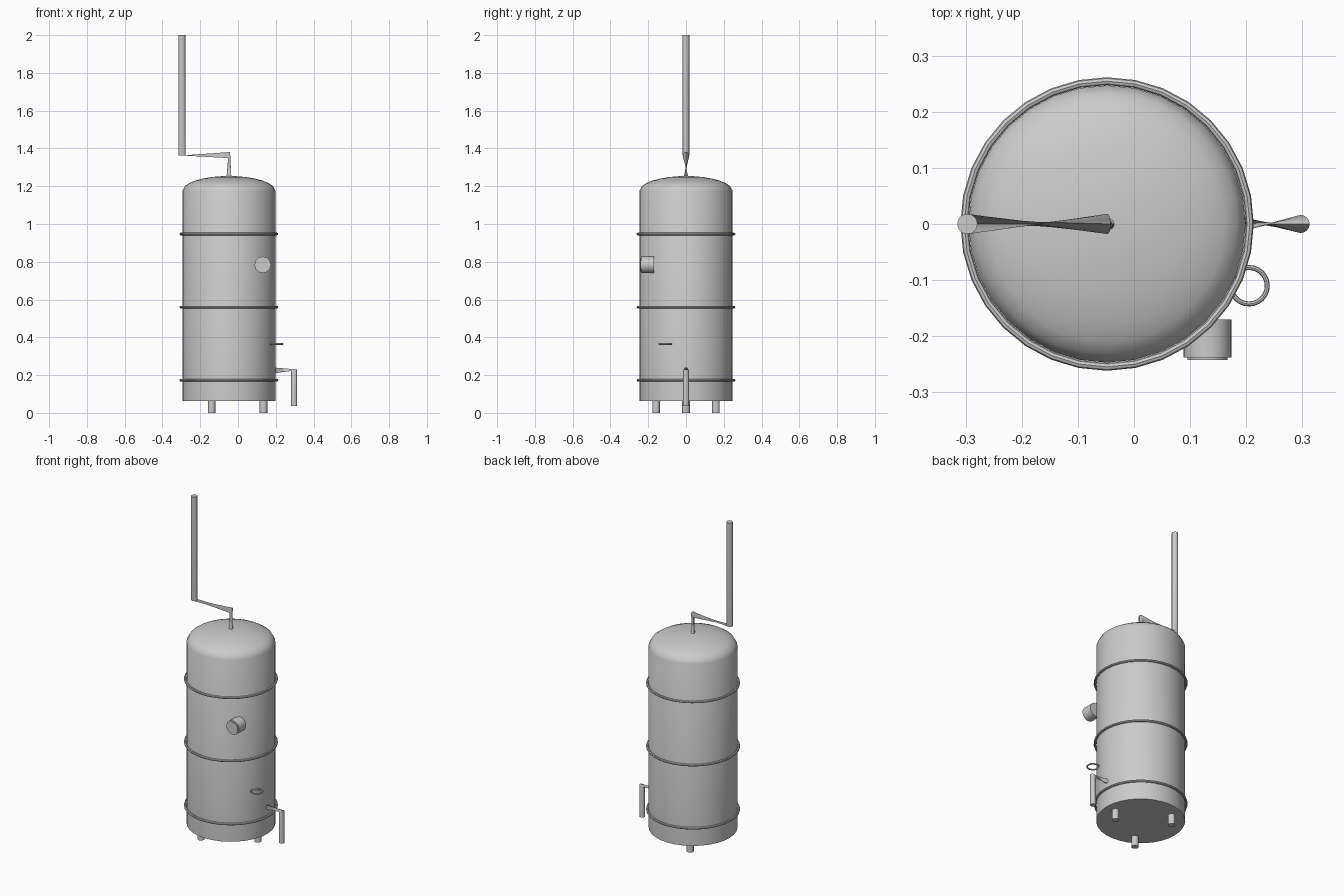
import bpy, bmesh, math
from mathutils import Vector, Matrix

if "Cube" in bpy.data.objects:
    bpy.data.objects.remove(bpy.data.objects["Cube"])

CX = -0.048          # tank axis
R = 0.247            # tank radius

steel = bpy.data.materials.new("grey_steel")
steel.diffuse_color = (0.6, 0.6, 0.6, 1)
steel.use_nodes = True
steel.node_tree.nodes["Principled BSDF"].inputs["Base Color"].default_value = steel.diffuse_color


def finish(name, bm, angle=35):
    bmesh.ops.recalc_face_normals(bm, faces=bm.faces)
    me = bpy.data.meshes.new(name)
    bm.to_mesh(me)
    bm.free()
    ob = bpy.data.objects.new(name, me)
    bpy.context.collection.objects.link(ob)
    me.materials.append(steel)
    bpy.ops.object.select_all(action='DESELECT')
    ob.select_set(True)
    bpy.context.view_layer.objects.active = ob
    bpy.ops.object.shade_smooth_by_angle(angle=math.radians(angle))
    return ob


def loft(name, rings, n, closed=False):
    """Skin a list of (centre, u, v) rings with n sides, capped unless closed."""
    bm = bmesh.new()
    loops = []
    for c, u, v in rings:
        loops.append([bm.verts.new(Vector(c) + Vector(u) * math.cos(a) + Vector(v) * math.sin(a))
                      for a in (2 * math.pi * i / n for i in range(n))])
    pairs = list(zip(loops, loops[1:]))
    if closed:
        pairs.append((loops[-1], loops[0]))
    for a, b in pairs:
        for i in range(n):
            j = (i + 1) % n
            bm.faces.new((a[i], a[j], b[j], b[i]))
    if not closed:
        bm.faces.new(loops[0])
        bm.faces.new(loops[-1])
    return finish(name, bm)


def disc(x, y, z, r):
    return ((x, y, z), (r, 0, 0), (0, r, 0))


def torus(name, x, y, z, major, minor, n, m=8):
    rings = []
    for k in range(m):
        a = 2 * math.pi * k / m
        rings.append(disc(x, y, z + minor * math.sin(a), major + minor * math.cos(a)))
    return loft(name, rings, n, closed=True)


def cylinder_y(name, x, z, r, y0, y1, n=24):
    return loft(name, [((x, y, z), (r, 0, 0), (0, 0, r)) for y in (y0, y1)], n)


# Tank: straight wall with a shallow domed lid
profile = [(R, 0.062), (R, 1.175)]
for deg in (20, 32, 44, 56, 68, 79, 87):
    t = math.radians(deg)
    profile.append((R * math.cos(t), 1.175 + 0.079 * math.sin(t)))
loft("tank_body", [disc(CX, 0, z, r) for r, z in profile], 32)

# Hoops round the tank
for i, z in enumerate((0.173, 0.56, 0.947)):
    torus("hoop_%d" % (i + 1), CX, 0, z, 0.2545, 0.007, 32)

# Three short feet
for i in range(3):
    a = 2 * math.pi * i / 3
    x, y = CX + 0.183 * math.cos(a), 0.183 * math.sin(a)
    loft("foot_%d" % (i + 1), [disc(x, y, 0, 0.02), disc(x, y, 0.07, 0.02)], 16)

# Vent pipe: tall stack, pinched elbow arm, pinched neck into the lid
loft("vent_pipe", [
    disc(-0.297, 0, 2.0, 0.018),
    disc(-0.297, 0, 1.364, 0.018),
    ((-0.047, 0, 1.365), (0.005, 0, 0.016), (0, -0.018, 0)),
    disc(CX, 0, 1.245, 0.013),
], 16)

# Drain pipe: pinched arm from the wall, then straight down
loft("drain_pipe", [
    ((0.192, 0, 0.225), (0, 0, 0.015), (0, 0.013, 0)),
    ((0.297, 0, 0.226), (0.016, 0, 0.004), (0, -0.016, 0)),
    ((0.297, 0, 0.036), (0.016, 0, 0), (0, -0.016, 0)),
], 16)

# Gauge with a thin dial plate
cylinder_y("gauge_body", 0.131, 0.784, 0.043, -0.238, -0.17)
cylinder_y("gauge_dial", 0.131, 0.784, 0.036, -0.242, -0.237)

# Small horizontal ring on the wall
torus("holder_ring", 0.205, -0.11, 0.365, 0.0325, 0.0045, 24)
